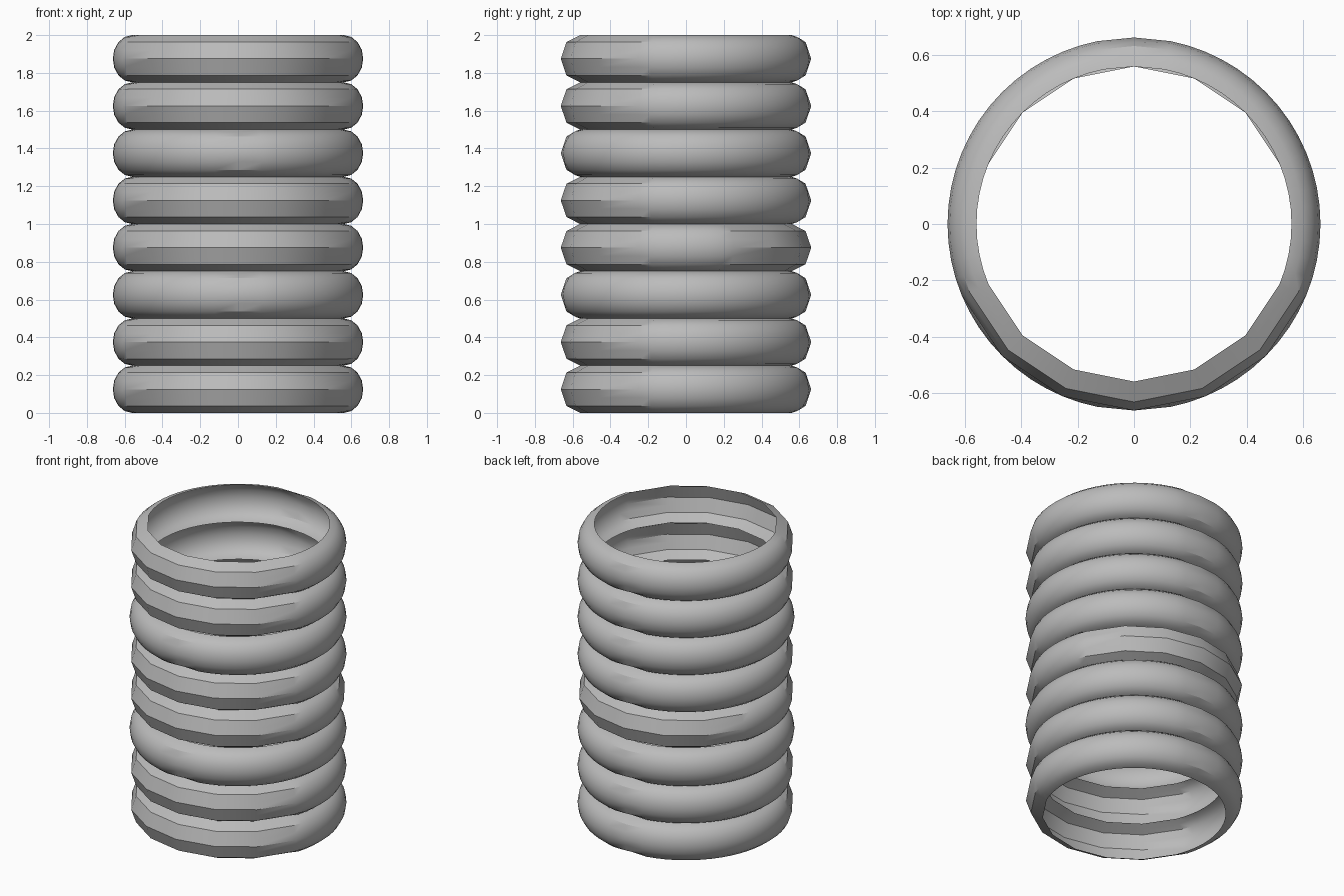
import bpy
from math import sin, cos, pi, radians

if "Cube" in bpy.data.objects:
    bpy.data.objects.remove(bpy.data.objects["Cube"])

PITCH = 0.25     # height of one bulge
VALLEY = 0.56    # radius where two bulges meet
BULGE = 0.103    # how far a bulge stands out
ROWS = 8         # profile segments of a bulge
FINE = 5.625     # fine angular step in degrees

grey = bpy.data.materials.new("plain_grey")
grey.use_nodes = True
colour = (0.5, 0.5, 0.5, 1)
grey.diffuse_color = colour
grey.node_tree.nodes["Principled BSDF"].inputs["Base Color"].default_value = colour


def profile(coarse):
    """Half-oval (radius, height) points; coarse ones lie on a four-sided outline."""
    pts = []
    for i in range(ROWS + 1):
        t = -pi / 2 + pi * i / ROWS
        pts.append((VALLEY + BULGE * cos(t), PITCH / 2 * sin(t)))
    if coarse:
        for i in range(1, ROWS, 2):
            pts[i] = tuple((a + b) / 2 for a, b in zip(pts[i - 1], pts[i + 1]))
    return pts


def columns(front_span, back_span):
    """Angles round the ring, each with a flag for the coarse outline."""
    cols = []
    for k in range(64):
        angle = k * FINE
        for centre, span in ((270, front_span), (90, back_span)):
            off = abs((angle - centre + 180) % 360 - 180)
            if off < span + 1:
                if off % 22.5 == 0:
                    cols.append((angle, True))
                break
            if span == 0 and off < 11:
                break
        else:
            cols.append((angle, False))
    return cols


def ring(name, z, front_span, back_span):
    cols = columns(front_span, back_span)
    verts, faces = [], []
    for angle, coarse in cols:
        a = radians(angle)
        verts += [(r * cos(a), r * sin(a), h) for r, h in profile(coarse)]
    n = ROWS + 1
    for c in range(len(cols)):
        d = (c + 1) % len(cols)
        for i in range(ROWS):
            faces.append((c * n + i, d * n + i, d * n + i + 1, c * n + i + 1))
    mesh = bpy.data.meshes.new(name)
    mesh.from_pydata(verts, [], faces)
    mesh.materials.append(grey)
    obj = bpy.data.objects.new(name, mesh)
    obj.location.z = z
    bpy.context.collection.objects.link(obj)
    bpy.ops.object.select_all(action='DESELECT')
    obj.select_set(True)
    bpy.context.view_layer.objects.active = obj
    bpy.ops.object.shade_smooth_by_angle(angle=radians(32))


# Stacked bulges: most have a faceted front, some are round, one is faceted both ways
WIDE, SMALL = 67.5, 0
for k in range(8):
    front = SMALL if k in (2, 5) else WIDE
    back = WIDE if k == 3 else SMALL
    ring(f"bellows_ring_{k + 1}", PITCH * (k + 0.5), front, back)
